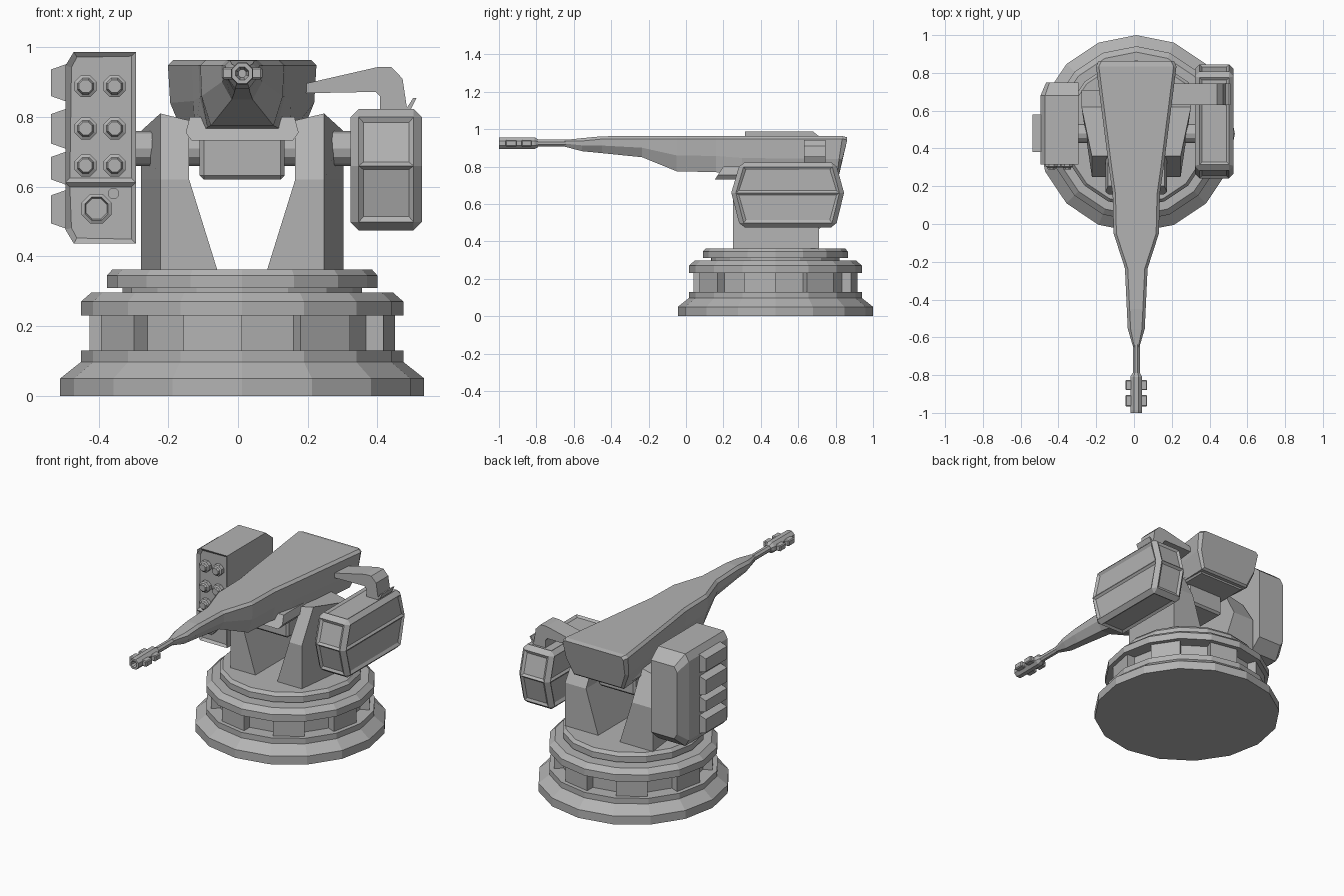
import bpy, bmesh, math
from mathutils import Vector

if "Cube" in bpy.data.objects:
    bpy.data.objects.remove(bpy.data.objects["Cube"])

CX, CY = 0.012, 0.478          # turret axis
grey = bpy.data.materials.new("plain_grey")
grey.diffuse_color = (0.45, 0.45, 0.45, 1)
grey.use_nodes = True
grey.node_tree.nodes["Principled BSDF"].inputs["Base Color"].default_value = grey.diffuse_color


def finish(name, bm):
    bmesh.ops.recalc_face_normals(bm, faces=bm.faces)
    me = bpy.data.meshes.new(name)
    bm.to_mesh(me)
    bm.free()
    me.materials.append(grey)
    ob = bpy.data.objects.new(name, me)
    bpy.context.collection.objects.link(ob)
    return ob


def loft_bm(sections):
    """Skin a list of equal-length point loops and cap both ends."""
    bm = bmesh.new()
    rings = [[bm.verts.new(p) for p in s] for s in sections]
    n = len(rings[0])
    for a, b in zip(rings, rings[1:]):
        for i in range(n):
            j = (i + 1) % n
            bm.faces.new((a[i], a[j], b[j], b[i]))
    bm.faces.new(rings[0])
    bm.faces.new(rings[-1])
    bmesh.ops.recalc_face_normals(bm, faces=bm.faces)
    return bm


def loft(name, sections):
    return finish(name, loft_bm(sections))


def lathe(name, profile, n=16):
    return loft(name, [[(CX + r * math.cos(2 * math.pi * i / n),
                         CY + r * math.sin(2 * math.pi * i / n), z) for i in range(n)]
                       for r, z in profile])


def rod_y(name, x, z, steps, n=8):
    """Faceted rod along y; steps are (y, radius)."""
    return loft(name, [[(x + r * math.cos(2 * math.pi * (i + .5) / n), y,
                         z + r * math.sin(2 * math.pi * (i + .5) / n)) for i in range(n)]
                       for y, r in steps])


def box(name, x0, x1, y0, y1, z0, z1, bevel=0.0):
    bm = loft_bm([[(x0, y0, z), (x1, y0, z), (x1, y1, z), (x0, y1, z)] for z in (z0, z1)])
    if bevel:
        bmesh.ops.bevel(bm, geom=bm.edges[:], offset=bevel, segments=1, affect='EDGES')
    return finish(name, bm)


# stepped round base
lathe("base_foot", [(.522, 0), (.522, .05), (.463, .097), (.463, .13), (.38, .13)])
lathe("base_core", [(.385, .12), (.385, .24)])
lathe("base_collar", [(.38, .23), (.463, .23), (.463, .27), (.432, .297)])
lathe("turntable_neck", [(.343, .29), (.343, .315)])
lathe("turntable", [(.388, .31), (.388, .345), (.372, .363)])

# blocks around the base
for k in range(8):
    a0 = math.radians(-112.5 + 45 * k)
    a1 = a0 + math.radians(22.5)
    loft("base_block", [[(CX + r * math.cos(a), CY + r * math.sin(a), z)
                         for r, a in ((.36, a0), (.438, a0), (.438, a1), (.36, a1))]
                        for z in (.125, .235)])

# support legs
for s in (-1, 1):
    plan = [[(.071, .25, .36), (.235, .25, .36), (.29, .71, .36), (.071, .71, .36)],
            [(.152, .25, .62), (.235, .25, .62), (.29, .71, .62), (.152, .71, .62)],
            [(.152, .36, .79), (.235, .36, .81), (.29, .62, .76), (.152, .62, .79)]]
    loft("support_leg", [[(CX + s * x, y, z) for x, y, z in q] for q in plan])

# axle through the legs
loft("axle", [[(x, .48 + .05 * math.cos(math.pi * i / 6), .71 + .05 * math.sin(math.pi * i / 6))
               for i in range(12)] for x in (-.31, .34)])


# gun housing: y, half width at top, half width at bottom, bottom z, top z
def gun_section(y, hw, hb, zb, zt, back=0.0):
    zm = zb + (zt - zb) * .45
    e = min(.015, hw * .35)
    half = [(hb, zb, -back), (hw * .97, zm, -back * .55), (hw, zt - e, 0), (hw - e, zt, 0)]
    return ([(CX + x, y + d, z) for x, z, d in half] +
            [(CX - x, y + d, z) for x, z, d in reversed(half)])


loft("gun_housing", [gun_section(*s) for s in (
    (-.65, .017, .012, .907, .942),
    (-.555, .045, .02, .882, .952),
    (-.45, .05, .022, .872, .962),
    (-.235, .06, .03, .85, .963),
    (-.05, .12, .09, .775, .963),
    (.16, .125, .10, .77, .963),
    (.30, .145, .135, .75, .963),
    (.835, .213, .165, .74, .963, .03),
    (.862, .20, .155, .75, .957, .045))])
loft("gun_underside", [[(CX - w, y0, z), (CX + w, y0, z), (CX + w, y1, z), (CX - w, y1, z)]
                       for w, y0, y1, z in ((.145, .155, .78, .732), (.162, .17, .79, .755),
                                            (.15, .20, .80, .80))])
box("gun_mount", CX - .122, CX + .122, .28, .64, .62, .75, .012)

# barrel and muzzle
rod_y("barrel", CX, .925, [(-.82, .02), (-.60, .02)])
rod_y("muzzle", CX, .925, [(-.97, .012), (-1.0, .02), (-1.0, .032), (-.985, .034),
                           (-.81, .034), (-.79, .022)])
for y0, y1 in ((-.965, -.905), (-.88, -.825)):
    box("muzzle_lug", CX - .058, CX + .058, y0, y1, .908, .942, .005)

# left launcher pod
def pod_section(y, x0, z0, z1, c):
    return [(x0, y, z1 - c), (x0 + c * .6, y, z1), (-.293, y, z1),
            (-.293, y, z0), (x0 + c * .6, y, z0), (x0, y, z0 + c)]


bm = loft_bm([pod_section(.315, -.495, .437, .987, .04),
              pod_section(.68, -.495, .437, .987, .04),
              pod_section(.75, -.465, .50, .93, .03)])
bmesh.ops.bisect_plane(bm, geom=bm.verts[:] + bm.edges[:] + bm.faces[:],
                       plane_co=(0, 0, .612), plane_no=(0, 0, 1))
bm.normal_update()
front = [f for f in bm.faces if f.normal.y < -.9]
bmesh.ops.inset_individual(bm, faces=front, thickness=.018, depth=-.012)
finish("launcher_pod", bm)

for z in (.888, .767, .661):
    for x in (-.437, -.354):
        rod_y("launch_tube", x, z, [(.33, .034), (.305, .034), (.30, .025), (.288, .02)])
rod_y("sensor_large", -.406, .537, [(.33, .046), (.305, .046), (.30, .036), (.312, .032)])
rod_y("sensor_small", -.357, .580, [(.33, .017), (.305, .017)])

# wedge fins on the pod's outer side
for z, h in ((.898, .058), (.766, .062), (.653, .052), (.535, .06)):
    loft("pod_fin", [[(-.48, y, z + h), (-.537, y, z + h - .02),
                      (-.537, y, z - h + .02), (-.48, y, z - h)] for y in (.38, .58)])

# right pod: six-sided prism with sunken panels
side = [(.29, .823), (.80, .823), (.845, .66), (.80, .475), (.29, .475), (.242, .66)]
bm = loft_bm([[(x, y, z) for y, z in side] for x in (.322, .528)])
for x in (.322, .528):
    mids = [v for v in bm.verts if abs(v.co.z - .66) < .001 and abs(v.co.x - x) < .001]
    bmesh.ops.connect_verts(bm, verts=mids)
bm.normal_update()
sharp = [e for e in bm.edges if e.calc_face_angle(0) > .8]
bmesh.ops.bevel(bm, geom=sharp, offset=.024, segments=1, affect='EDGES')
bmesh.ops.recalc_face_normals(bm, faces=bm.faces)
panels = [f for f in bm.faces if f.calc_area() > .016]
bmesh.ops.inset_individual(bm, faces=panels, thickness=.02, depth=-.01)
finish("sensor_pod", bm)

# arm carrying the right pod
arm = [(.19, .895), (.40, .943), (.44, .943), (.472, .91), (.487, .81),
       (.408, .81), (.408, .858), (.395, .872), (.19, .868)]
loft("pod_arm", [[(x, y, z) for x, z in arm] for y in (.63, .745)])
loft("arm_clip", [[(.48, y, .82), (.495, y, .82), (.512, y, .855), (.503, y, .855)]
                  for y in (.63, .745)])
